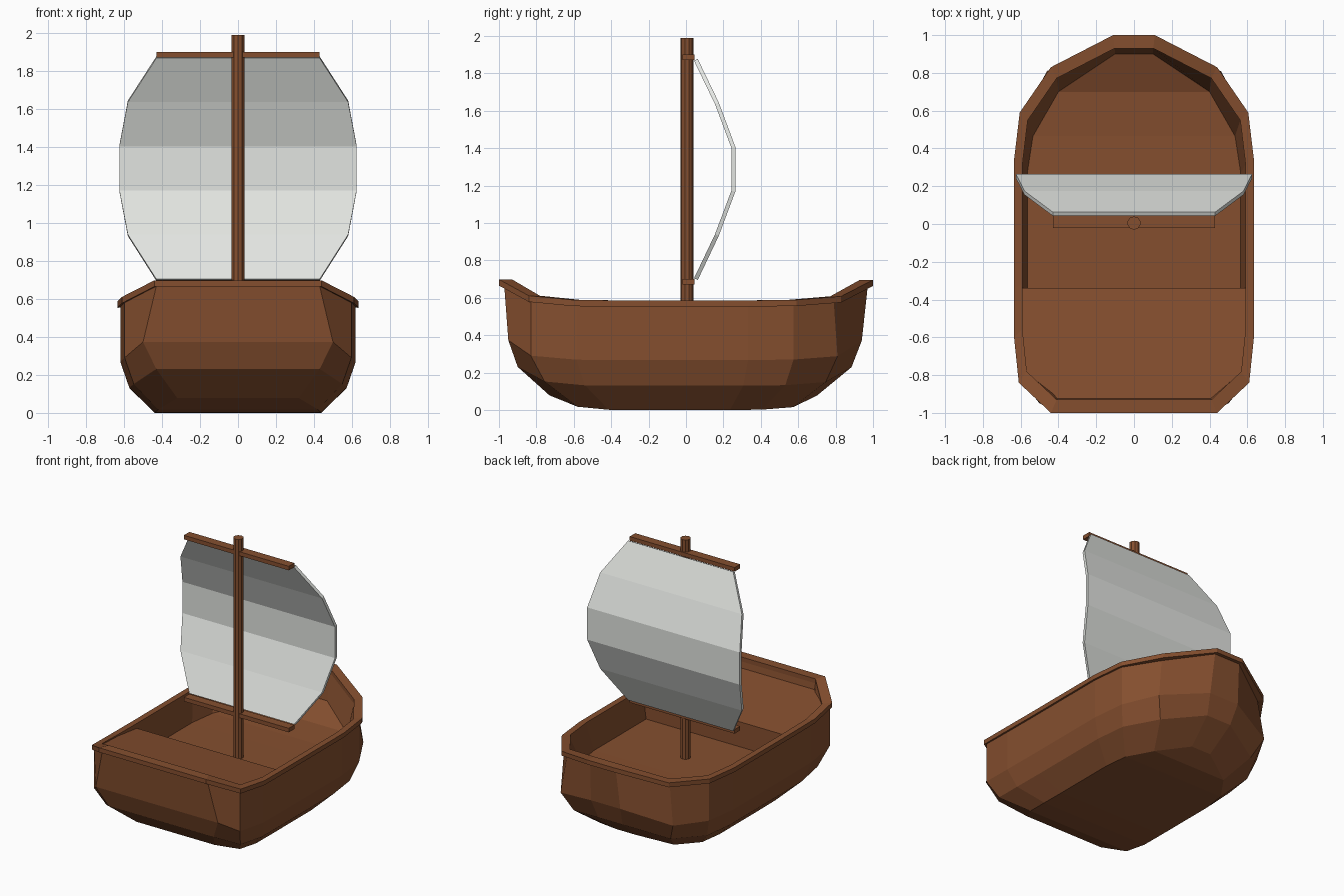
import bpy, bmesh, math

if "Cube" in bpy.data.objects:
    bpy.data.objects.remove(bpy.data.objects["Cube"])


def material(name, rgb):
    m = bpy.data.materials.new(name)
    m.diffuse_color = (*rgb, 1)
    m.use_nodes = True
    m.node_tree.nodes["Principled BSDF"].inputs["Base Color"].default_value = m.diffuse_color
    return m


WOOD = material("brown wood", (0.235, 0.078, 0.028))
CLOTH = material("white cloth", (0.76, 0.78, 0.75))


def finish(name, bm, mat):
    bmesh.ops.recalc_face_normals(bm, faces=bm.faces[:])
    me = bpy.data.meshes.new(name)
    bm.to_mesh(me)
    bm.free()
    me.materials.append(mat)
    ob = bpy.data.objects.new(name, me)
    bpy.context.collection.objects.link(ob)
    return ob


def box(name, lo, hi, mat):
    bm = bmesh.new()
    bmesh.ops.create_cube(bm, size=1)
    for v in bm.verts:
        v.co = [(a + b) / 2 + c * (b - a) for a, b, c in zip(lo, hi, v.co)]
    return finish(name, bm, mat)


# Half outline of the rim from bow to stern, and the upward sweep at each point
OUTLINE = [(0.11, 1.0), (0.44, 0.83), (0.605, 0.59), (0.635, 0.34),
           (0.635, -0.34), (0.635, -0.6), (0.61, -0.84), (0.44, -1.0)]
LIFT = [0.11, 0.022, 0.003, 0, 0, 0.002, 0.025, 0.112]
FLOOR = [(0.10, 0.90), (0.40, 0.70), (0.535, 0.465), (0.565, 0.27),
         (0.565, -0.34), (0.565, -0.5), (0.53, -0.74), (0.40, -0.9)]
N = len(OUTLINE)


def ring(scale, z, lift=1.0, moved={}):
    """Scaled outline at height z; 'moved' replaces single points."""
    pts = [(x * scale, y * scale) for x, y in OUTLINE]
    for i, p in moved.items():
        pts[i] = p
    return [(x, y, z + l * lift) for (x, y), l in zip(pts, LIFT)]


# Hull: rings go up the outside, over the rim, and down the inside to the floor
rings = [ring(0.69, 0.0, 0.7, {0: (0.08, 0.70), 7: (0.32, -0.73)}),
         ring(0.90, 0.13, 0.9, {0: (0.10, 0.885), 7: (0.43, -0.90)}),
         ring(0.975, 0.267, 0.95, {0: (0.12, 0.94), 1: (0.46, 0.81),
                                   6: (0.597, -0.83), 7: (0.50, -0.95)}),
         ring(0.975, 0.555, 1, {0: (0.105, 0.972), 1: (0.42, 0.79),
                                6: (0.597, -0.83), 7: (0.43, -0.972)}),
         ring(1.0, 0.553),
         ring(1.0, 0.586),
         ring(0.93, 0.586),
         ring(0.93, 0.553),
         [(x, y, 0.365 + l * 0.9) for (x, y), l in zip(FLOOR, LIFT)]]
bm = bmesh.new()
loops = []
for r in rings:
    right = [bm.verts.new(p) for p in r]
    left = [bm.verts.new((-x, y, z)) for x, y, z in r]
    loops.append(right + left[::-1])
for a, b in zip(loops, loops[1:]):
    for i in range(2 * N):
        j = (i + 1) % (2 * N)
        bm.faces.new((a[i], a[j], b[j], b[i]))
for cap in (loops[0], loops[-1]):
    for i in range(N - 1):
        bm.faces.new((cap[i], cap[i + 1], cap[-2 - i], cap[-1 - i]))
finish("hull", bm, WOOD)

# Raised stern deck, rising slightly towards the stern
half = [(0.59, -0.34)] + [(x * 0.93, y * 0.93) for x, y in OUTLINE[5:]]
outline = half + [(-x, y) for x, y in half[::-1]]
bm = bmesh.new()
low = [bm.verts.new((x, y, 0.35)) for x, y in outline]
top = [bm.verts.new((x, y, 0.55 + 0.12 * (-0.34 - y))) for x, y in outline]
bm.faces.new(low)
bm.faces.new(top)
for i in range(len(low)):
    j = (i + 1) % len(low)
    bm.faces.new((low[i], low[j], top[j], top[i]))
finish("stern_deck", bm, WOOD)

# Mast
bm = bmesh.new()
bmesh.ops.create_cone(bm, cap_ends=True, segments=10, radius1=0.035,
                      radius2=0.035, depth=1.64)
bmesh.ops.translate(bm, verts=bm.verts[:], vec=(0, 0.005, 1.17))
finish("mast", bm, WOOD)

# Upper and lower spars
for name, z in (("upper_spar", 1.87), ("lower_spar", 0.67)):
    box(name, (-0.43, -0.02, z), (0.43, 0.045, z + 0.03), WOOD)

# Billowing sail: half width, depth and height of each crosswise fold
folds = [(0.43, 0.053, 1.872), (0.58, 0.165, 1.64), (0.625, 0.253, 1.405),
         (0.625, 0.253, 1.17), (0.58, 0.165, 0.935), (0.43, 0.053, 0.70)]
bm = bmesh.new()
rows = [[bm.verts.new((s * w, y, z)) for s in (-1, 1)] for w, y, z in folds]
for a, b in zip(rows, rows[1:]):
    bm.faces.new((a[0], a[1], b[1], b[0]))
sail = finish("sail", bm, CLOTH)
mod = sail.modifiers.new("thickness", "SOLIDIFY")
mod.thickness = 0.022
mod.offset = 0
